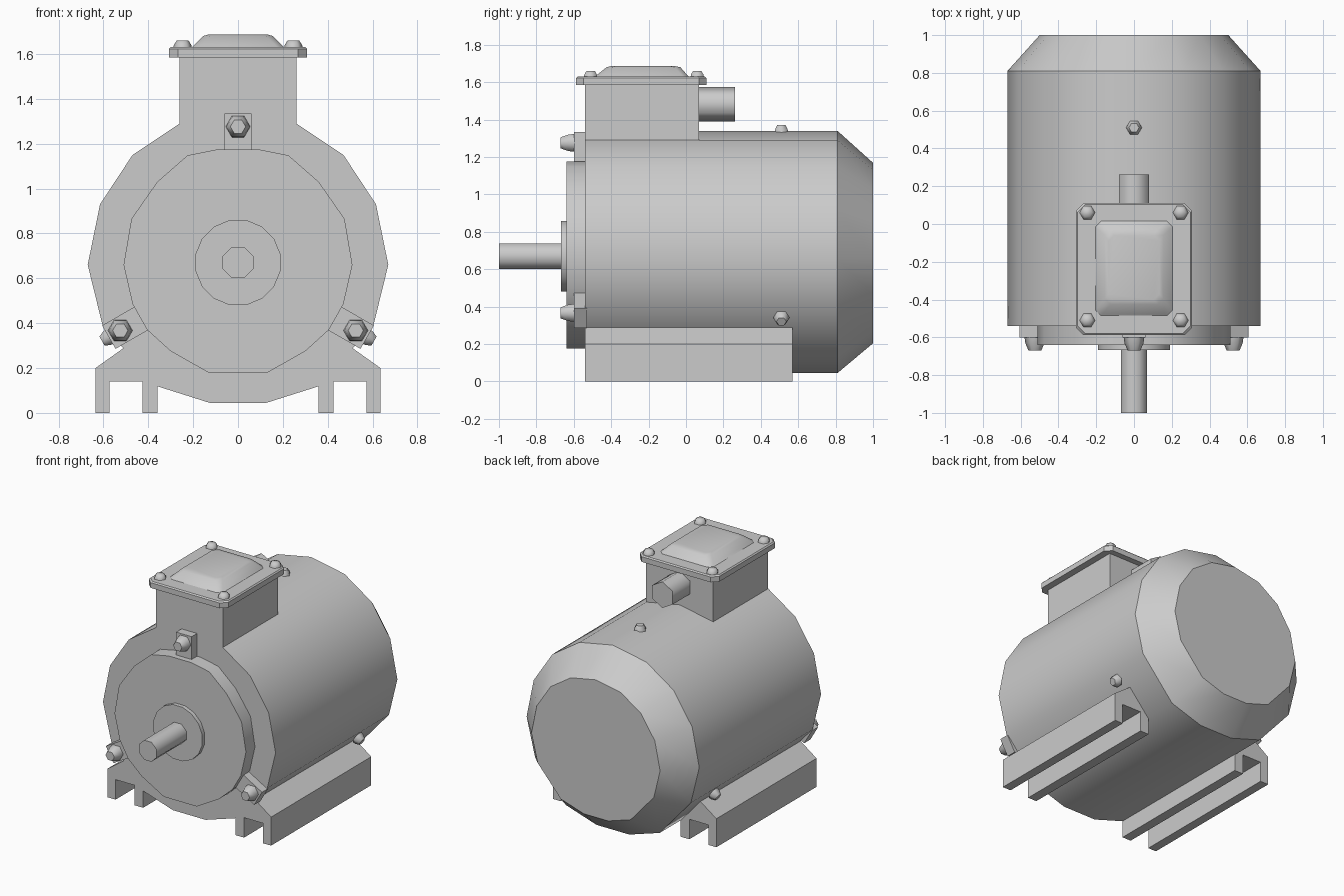
import bpy, math
from mathutils import Vector, Matrix

if "Cube" in bpy.data.objects:
    bpy.data.objects.remove(bpy.data.objects["Cube"])

grey = bpy.data.materials.new("machine grey")
grey.diffuse_color = (0.6, 0.6, 0.6, 1)
grey.use_nodes = True
grey.node_tree.nodes["Principled BSDF"].inputs["Base Color"].default_value = grey.diffuse_color
AXIS_Z = 0.67   # height of the shaft axis


def make(name, verts, faces, smooth=35):
    mesh = bpy.data.meshes.new(name)
    mesh.from_pydata(verts, [], faces)
    mesh.materials.append(grey)
    ob = bpy.data.objects.new(name, mesh)
    bpy.context.collection.objects.link(ob)
    bpy.ops.object.select_all(action='DESELECT')
    ob.select_set(True)
    bpy.context.view_layer.objects.active = ob
    bpy.ops.object.mode_set(mode='EDIT')
    bpy.ops.mesh.select_all(action='SELECT')
    bpy.ops.mesh.normals_make_consistent(inside=False)
    bpy.ops.object.mode_set(mode='OBJECT')
    bpy.ops.object.shade_smooth_by_angle(angle=math.radians(smooth))
    return ob


def loft(name, rings, smooth=35):
    """Join equal-length rings of points into a capped solid."""
    n = len(rings[0])
    verts = [p for r in rings for p in r]
    faces = [(k * n + i, k * n + (i + 1) % n, (k + 1) * n + (i + 1) % n, (k + 1) * n + i)
             for k in range(len(rings) - 1) for i in range(n)]
    faces += [tuple(range(n)), tuple(range((len(rings) - 1) * n, len(rings) * n))]
    return make(name, verts, faces, smooth)


def extrude_y(name, outline, stations, smooth=35):
    """Outline in x, z; stations are (y, scale about the shaft axis)."""
    return loft(name, [[(x * s, y, AXIS_Z + (z - AXIS_Z) * s) for x, z in outline]
                       for y, s in stations], smooth)


def mirrored(half):
    return half + [(-x, z) for x, z in reversed(half) if x > 0]


def ngon(n, r, z, phase=0):
    return [(r * math.cos(phase + 2 * math.pi * i / n),
             z + r * math.sin(phase + 2 * math.pi * i / n)) for i in range(n)]


def bolt(name, pos, direction, r, h):
    """Tapered hexagonal bolt head pointing along direction."""
    rot = Vector(direction).to_track_quat('Z', 'Y').to_matrix()
    rings = [[Vector(pos) + rot @ Vector((x, y, d)) for x, y in ngon(6, rad, 0)]
             for rad, d in ((r, 0), (r * 0.92, h * 0.45), (r * 0.62, h))]
    return loft(name, rings, 65)


def rect(hx, y0, y1, z, c):
    """Rectangle with cut corners at height z."""
    return [(-hx + c, y0, z), (hx - c, y0, z), (hx, y0 + c, z), (hx, y1 - c, z),
            (hx - c, y1, z), (-hx + c, y1, z), (-hx, y1 - c, z), (-hx, y0 + c, z)]


# Motor housing with tapered fan cover at the back
housing = mirrored([(0, 1.34), (0.26, 1.29), (0.47, 1.15), (0.615, 0.93), (0.67, 0.66),
                    (0.605, 0.395), (0.364, 0.12), (0.127, 0.045)])
extrude_y("motor_housing", housing, [(-0.54, 1), (0.81, 1), (1.0, 0.745)])

# Front flange, hub and shaft
flange = mirrored([(0.09, 1.175), (0.225, 1.148), (0.36, 1.03), (0.475, 0.865),
                   (0.51, 0.66), (0.47, 0.485), (0.405, 0.37), (0.30, 0.275), (0.127, 0.177)])
extrude_y("front_flange", flange, [(-0.53, 1), (-0.64, 1)])
extrude_y("shaft_hub", ngon(16, 0.193, AXIS_Z, math.pi / 16), [(-0.63, 1), (-0.668, 1)])
extrude_y("shaft", ngon(8, 0.074, AXIS_Z, math.pi / 8), [(-0.66, 1), (-1.0, 1)], 50)

# Feet: channel-shaped rails along both sides
foot = [(0.506, 0.292), (0.635, 0.2), (0.635, 0), (0.572, 0), (0.572, 0.14),
        (0.425, 0.14), (0.425, 0), (0.358, 0), (0.358, 0.12), (0.368, 0.125)]
for side, sx in (("left", -1), ("right", 1)):
    extrude_y(side + "_foot", [(x * sx, z) for x, z in foot], [(-0.54, 1), (0.57, 1)], 20)

# Three flange lugs with bolts, and three housing bolts, set 120 degrees apart
for i in range(3):
    turn = Matrix.Rotation(i * 2 * math.pi / 3, 3, 'Y')
    lug = []
    for x, z in ((-0.06, 0.48), (0.06, 0.48), (0.06, 0.665), (-0.06, 0.665)):
        p = turn @ Vector((x, 0, z))
        lug.append((p.x, p.z + AXIS_Z))
    extrude_y(f"flange_lug_{i}", lug, [(-0.53, 1), (-0.60, 1)], 20)
    up = turn @ Vector((0, 0, 1))
    axis = Vector((0, 0, AXIS_Z))
    bolt(f"flange_bolt_{i}", axis + up * 0.606 + Vector((0, -0.598, 0)), (0, -1, 0), 0.055, 0.072)
    bolt(f"housing_bolt_{i}", axis + up * 0.655 + Vector((0, 0.51, 0)), up, 0.043, 0.045)

# Terminal box and its lid
loft("terminal_box", [[(x, y, z) for x, y in ((-0.26, -0.54), (0.26, -0.54), (0.26, 0.07), (-0.26, 0.07))]
                      for z in (1.27, 1.59)], 20)
loft("box_lid", [rect(0.308, -0.587, 0.11, 1.585, 0.04), rect(0.308, -0.587, 0.11, 1.622, 0.04),
                 rect(0.30, -0.579, 0.102, 1.63, 0.04)], 30)
loft("lid_dome", [rect(0.21, -0.49, 0.02, 1.625, 0.03), rect(0.195, -0.475, 0.005, 1.64, 0.03),
                  rect(0.155, -0.425, -0.03, 1.68, 0.03), rect(0.135, -0.40, -0.06, 1.686, 0.03)], 50)
for i, (x, y) in enumerate(((-0.247, 0.06), (0.247, 0.06), (-0.247, -0.51), (0.247, -0.51))):
    bolt(f"lid_bolt_{i}", (x, y, 1.625), (0, 0, 1), 0.042, 0.035)

# Cable outlet behind the terminal box
extrude_y("cable_outlet", ngon(6, 0.092, 1.483, math.pi / 6), [(0.06, 1), (0.262, 1)], 65)
